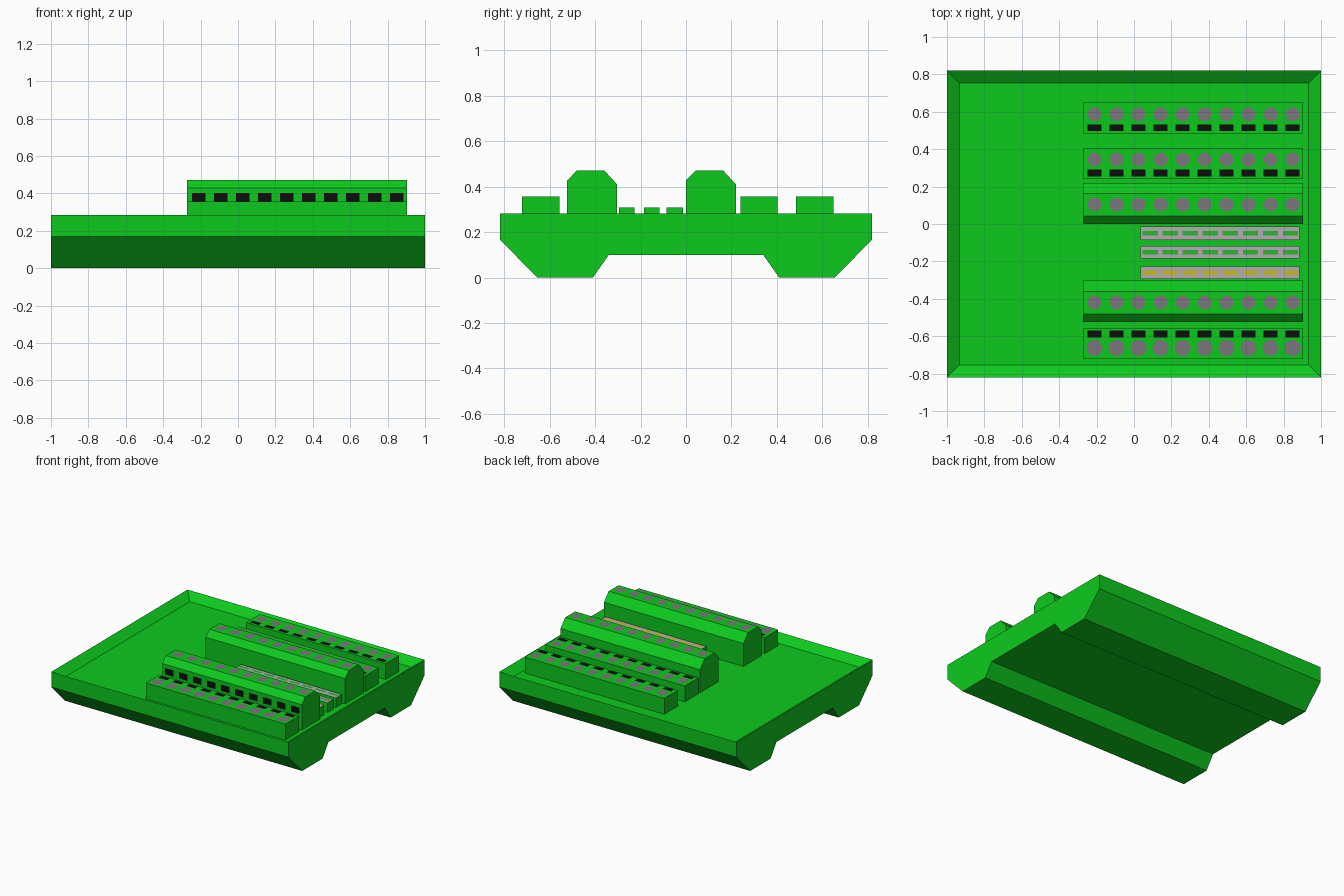
import bpy, bmesh, math
from mathutils import Vector

if "Cube" in bpy.data.objects:
    bpy.data.objects.remove(bpy.data.objects["Cube"])


def material(name, rgb):
    m = bpy.data.materials.new(name)
    m.diffuse_color = (*rgb, 1)
    m.use_nodes = True
    m.node_tree.nodes["Principled BSDF"].inputs["Base Color"].default_value = m.diffuse_color
    return m


GREEN = material("green", (0.004, 0.59, 0.013))
BLACK = material("black", (0.004, 0.004, 0.004))
GREY = material("grey", (0.2, 0.18, 0.2))
SILVER = material("silver", (0.45, 0.42, 0.45))
LIME = material("dash_green", (0.02, 0.48, 0.03))
YELLOW = material("dash_yellow", (0.6, 0.5, 0.02))

TOP, FLOOR = 0.283, 0.235
X0, X1 = -0.272, 0.904
PIN_X = [-0.211 + 0.1177 * i for i in range(10)]


def finish(bm, name, mat):
    me = bpy.data.meshes.new(name)
    bm.to_mesh(me)
    bm.free()
    me.materials.append(mat)
    ob = bpy.data.objects.new(name, me)
    bpy.context.collection.objects.link(ob)
    return ob


def prism(profile, x0, x1):
    """Extrude a (y, z) profile along x."""
    bm = bmesh.new()
    face = bm.faces.new([bm.verts.new((x0, y, z)) for y, z in profile])
    out = bmesh.ops.extrude_face_region(bm, geom=[face])["geom"]
    verts = [v for v in out if isinstance(v, bmesh.types.BMVert)]
    bmesh.ops.translate(bm, verts=verts, vec=(x1 - x0, 0, 0))
    bmesh.ops.recalc_face_normals(bm, faces=bm.faces)
    return bm


def box(name, y0, y1, top, x0=X0, x1=X1):
    finish(prism([(y0, FLOOR), (y1, FLOOR), (y1, top), (y0, top)], x0, x1), name, GREEN)


def discs(name, y, z, r):
    """Row of flat round terminals facing up."""
    bm = bmesh.new()
    for x in PIN_X:
        bm.faces.new([bm.verts.new((x + r * math.cos(a), y + r * math.sin(a), z + 0.002))
                      for a in (math.tau * k / 20 for k in range(20))])
    finish(bm, name, GREY)


def plates(name, centres, u, v, mat):
    """Flat rectangles with half-axes u and v; the face looks along u x v."""
    u, v = Vector(u), Vector(v)
    bm = bmesh.new()
    for c in map(Vector, centres):
        bm.faces.new([bm.verts.new(p) for p in (c - u - v, c + u - v, c + u + v, c - u + v)])
    finish(bm, name, mat)


# Tray with two feet and a recessed top
half = [(0.34, 0.10), (0.41, 0), (0.655, 0), (0.82, 0.168), (0.82, TOP)]
bm = prism(half + [(-y, z) for y, z in reversed(half)], -1, 1)
top_face = max(bm.faces, key=lambda f: f.calc_center_median().z)
bmesh.ops.inset_individual(bm, faces=[top_face], thickness=0.067, use_even_offset=True)
for vert in top_face.verts:
    vert.co.z = FLOOR
finish(bm, "tray", GREEN)

# Low terminal blocks: y range, terminal row, slot row, terminal radius
low_blocks = [("back", 0.485, 0.65, 0.587, 0.514, 0.037),
              ("middle", 0.24, 0.403, 0.345, 0.273, 0.037),
              ("front", -0.722, -0.557, -0.663, -0.588, 0.043)]
for name, y0, y1, pin_y, slot_y, r in low_blocks:
    box(name + "_low_block", y0, y1, 0.356)
    discs(name + "_low_terminals", pin_y, 0.356, r)
    plates(name + "_low_slots", [(x, slot_y, 0.358) for x in PIN_X],
           (0.037, 0, 0), (0, 0.018, 0), BLACK)

# Tall chamfered terminal blocks
for name, y in (("back", 0.0), ("front", -0.523)):
    profile = [(0, FLOOR), (0.22, FLOOR), (0.22, 0.41), (0.163, 0.472),
               (0.043, 0.472), (0, 0.428)]
    finish(prism([(y + a, z) for a, z in profile], X0, X1), name + "_tall_block", GREEN)
    discs(name + "_tall_terminals", y + 0.104, 0.472, 0.037)
plates("front_tall_slots", [(x, -0.525, 0.377) for x in PIN_X],
       (0.036, 0, 0), (0, 0, 0.024), BLACK)

# Indicator strips with a silver top and coloured dashes
for i, (y0, y1, mat) in enumerate([(-0.086, -0.014, LIME), (-0.185, -0.117, LIME),
                                   (-0.295, -0.226, YELLOW)], 1):
    y = (y0 + y1) / 2
    box(f"strip_{i}", y0, y1, 0.308, 0.035, 0.885)
    plates(f"strip_{i}_cover", [(0.46, y, 0.309)],
           (0.424, 0, 0), (0, (y1 - y0) / 2 - 0.001, 0), SILVER)
    plates(f"strip_{i}_dashes", [(0.086 + 0.1073 * k, y, 0.311) for k in range(8)],
           (0.041, 0, 0), (0, 0.012, 0), mat)
